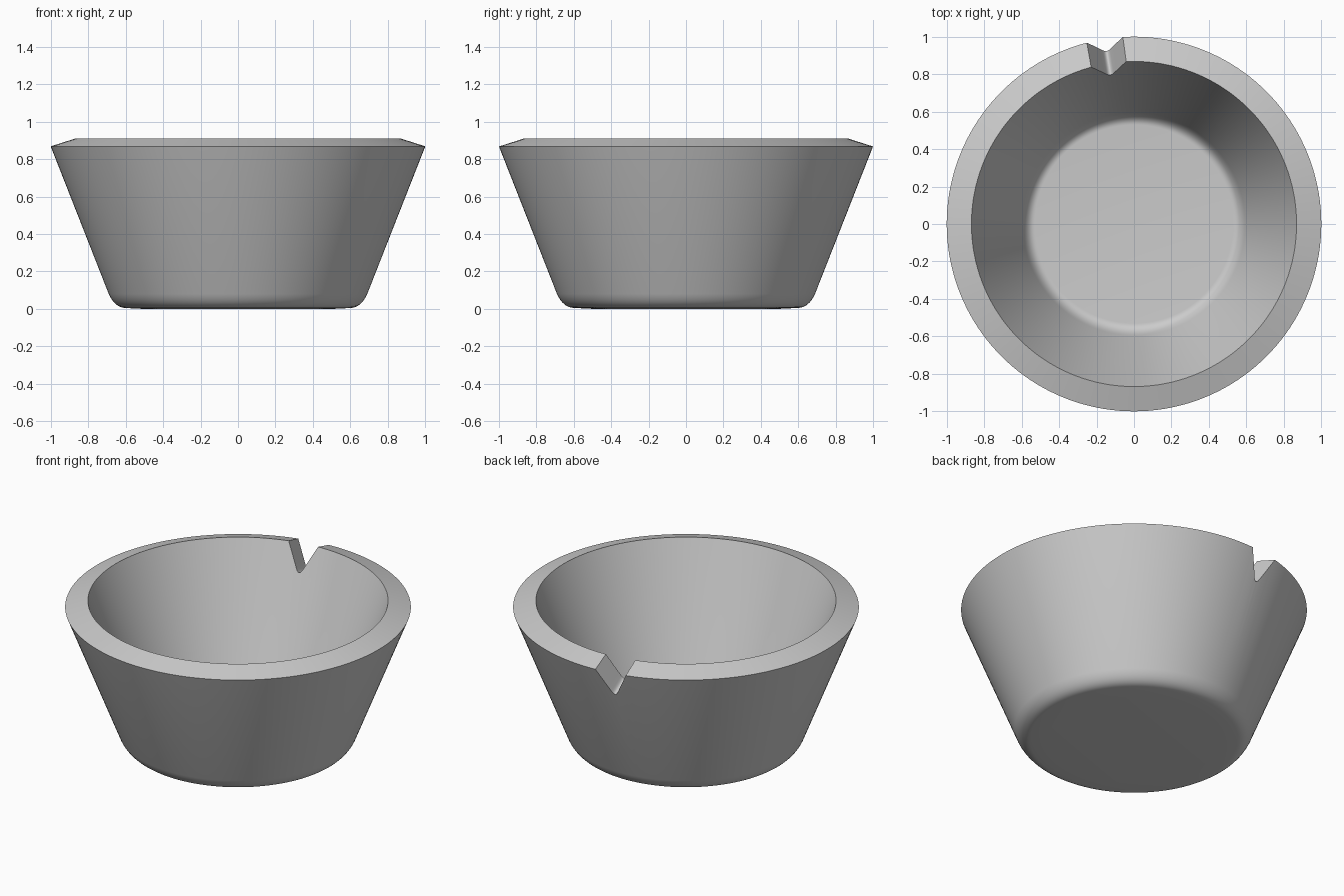
import bpy, bmesh
from math import cos, sin, pi, radians
from mathutils import Vector

if "Cube" in bpy.data.objects:
    bpy.data.objects.remove(bpy.data.objects["Cube"])

SEGMENTS = 160


def curve_corner(a, ctrl, b, n=8):
    """Points along a rounded corner from a to b."""
    a, ctrl, b = Vector(a), Vector(ctrl), Vector(b)
    return [a * (1 - t) ** 2 + ctrl * 2 * t * (1 - t) + b * t * t
            for t in (i / n for i in range(n + 1))]


def make_object(name, bm):
    bmesh.ops.recalc_face_normals(bm, faces=bm.faces)
    mesh = bpy.data.meshes.new(name)
    bm.to_mesh(mesh)
    bm.free()
    obj = bpy.data.objects.new(name, mesh)
    bpy.context.collection.objects.link(obj)
    return obj


# Bowl: lathed wall profile with rounded foot, sloped rim and flat inner floor
profile = [Vector((0.5, 0.0))]
profile += curve_corner((0.60, 0.005), (0.657, 0.007), (0.69, 0.08))
profile += [Vector((1.0, 0.868)), Vector((0.868, 0.91))]
profile += curve_corner((0.595, 0.205), (0.570, 0.14), (0.53, 0.14))

bm = bmesh.new()
rings = []
for r, z in profile:
    rings.append([bm.verts.new((r * cos(2 * pi * i / SEGMENTS),
                                r * sin(2 * pi * i / SEGMENTS), z))
                  for i in range(SEGMENTS)])
for low, high in zip(rings, rings[1:]):
    for i in range(SEGMENTS):
        j = (i + 1) % SEGMENTS
        bm.faces.new((low[i], low[j], high[j], high[i]))
bm.faces.new(rings[0])
bm.faces.new(rings[-1])
bowl = make_object("bowl", bm)

# Notch cutter: rounded V prism running square through the wall near the back
angle = radians(9)
radial = Vector((-sin(angle), cos(angle), 0))
side = Vector((-cos(angle), -sin(angle), 0))
through = (radial + Vector((0, 0, -0.36))).normalized()
up = side.cross(through)
if up.z < 0:
    up.negate()
origin = radial * 0.934 + Vector((0, 0, 0.889))
slope = 0.097 / 0.195
section = [(0.097 + 0.15 * slope, 0.15)]
section += curve_corner((0.02, -0.195 + 0.02 / slope), (0, -0.195),
                        (-0.02, -0.195 + 0.02 / slope))
section += [(-0.097 - 0.15 * slope, 0.15)]

bm = bmesh.new()
ends = [[bm.verts.new(origin + side * s + up * h + through * d)
         for s, h in section] for d in (-0.2, 0.2)]
bm.faces.new(ends[0])
bm.faces.new(ends[1])
for i in range(len(section)):
    j = (i + 1) % len(section)
    bm.faces.new((ends[0][i], ends[0][j], ends[1][j], ends[1][i]))
cutter = make_object("notch_cutter", bm)
cutter.hide_render = True

# Cut the notch, then remove the helper
cut = bowl.modifiers.new("notch", 'BOOLEAN')
cut.operation = 'DIFFERENCE'
cut.solver = 'EXACT'
cut.object = cutter
bpy.context.view_layer.objects.active = bowl
bowl.select_set(True)
bpy.ops.object.modifier_apply(modifier=cut.name)
bpy.data.objects.remove(cutter)
bpy.ops.object.shade_smooth_by_angle(angle=radians(30))
